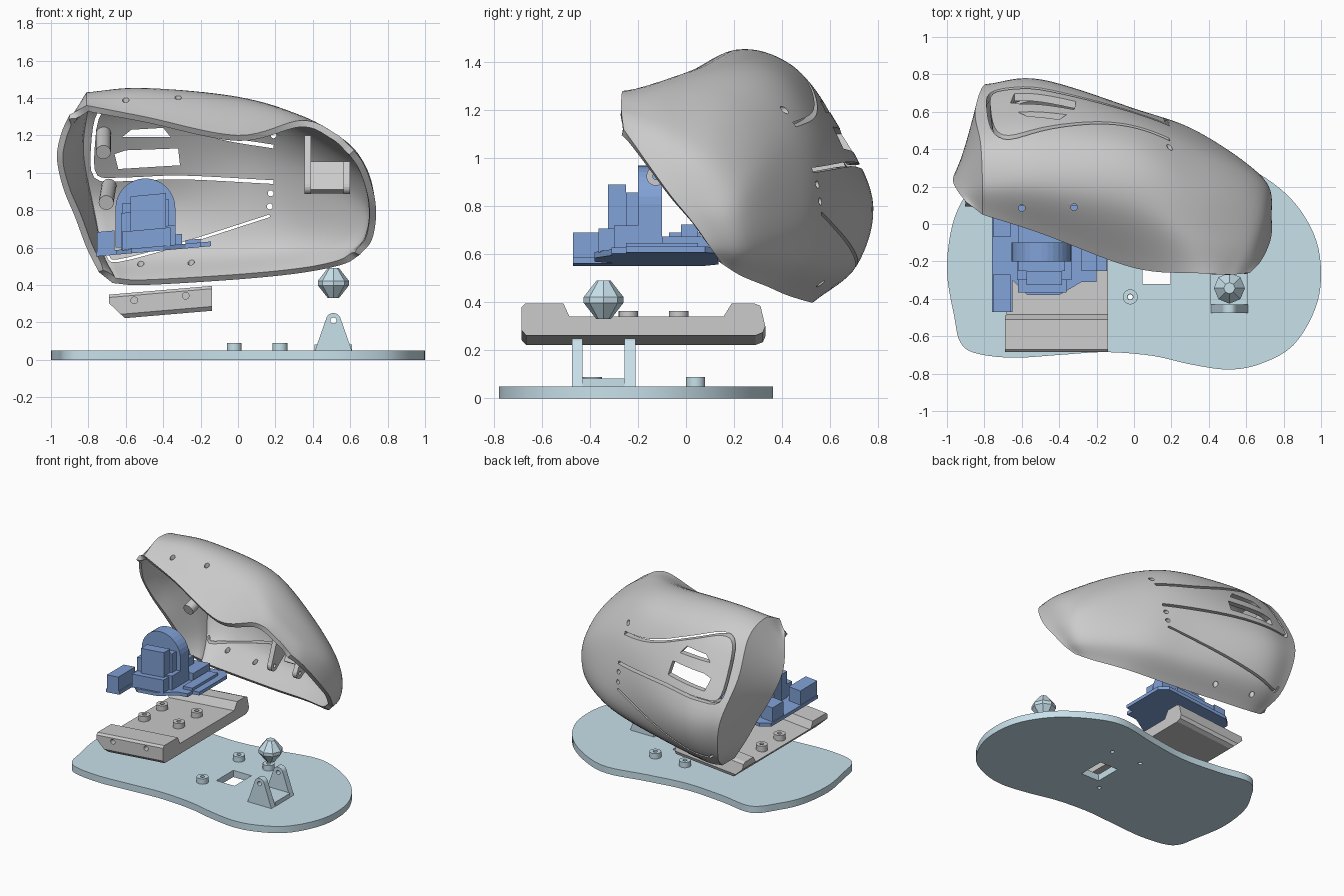
import bpy, bmesh, math
from mathutils import Vector

if "Cube" in bpy.data.objects:
    bpy.data.objects.remove(bpy.data.objects["Cube"])


def material(name, rgb):
    m = bpy.data.materials.new(name)
    m.diffuse_color = (*rgb, 1)
    m.use_nodes = True
    m.node_tree.nodes["Principled BSDF"].inputs["Base Color"].default_value = m.diffuse_color
    return m


PALE = material("pale_blue", (0.58, 0.75, 0.83))
BLUE = material("board_blue", (0.22, 0.36, 0.68))


def finish(name, bm, mat=None):
    bmesh.ops.recalc_face_normals(bm, faces=bm.faces)
    me = bpy.data.meshes.new(name)
    bm.to_mesh(me)
    bm.free()
    ob = bpy.data.objects.new(name, me)
    bpy.context.collection.objects.link(ob)
    if mat:
        me.materials.append(mat)
    return ob


def activate(ob):
    bpy.ops.object.select_all(action='DESELECT')
    ob.select_set(True)
    bpy.context.view_layer.objects.active = ob


def smooth(ob, deg=35):
    activate(ob)
    bpy.ops.object.shade_smooth_by_angle(angle=math.radians(deg))


def cut(ob, cutters):
    activate(ob)
    for c in cutters:
        m = ob.modifiers.new("cut", 'BOOLEAN')
        m.operation, m.solver, m.object = 'DIFFERENCE', 'EXACT', c
        bpy.ops.object.modifier_apply(modifier=m.name)
        bpy.data.objects.remove(c)


def curve(pts, n, closed=False):
    """Catmull-Rom curve through the points."""
    p = [Vector(q) for q in pts]
    p = [p[-1]] + p + p[:2] if closed else [2 * p[0] - p[1]] + p + [2 * p[-1] - p[-2]]
    out = []
    for a, b, c, d in zip(p, p[1:], p[2:], p[3:]):
        for k in range(n):
            t = k / n
            out.append(0.5 * (2 * b + (c - a) * t + (2 * a - 5 * b + 4 * c - d) * t**2
                              + (3 * b - a - 3 * c + d) * t**3))
    return out if closed else out + [p[-2]]


def prism(name, pts, axis, lo, hi, mat=None, shear=None):
    """Extrude a 2D outline along an axis; shear=(slope, x0) tilts z along x."""
    place = {'X': lambda a, b, t: (t, a, b), 'Y': lambda a, b, t: (a, t, b),
             'Z': lambda a, b, t: (a, b, t)}[axis]
    bm = bmesh.new()
    A, B = [[bm.verts.new(place(p[0], p[1], t)) for p in pts] for t in (lo, hi)]
    bm.faces.new(A)
    bm.faces.new(B[::-1])
    for i in range(len(pts)):
        bm.faces.new((A[i - 1], A[i], B[i], B[i - 1]))
    if shear:
        for v in bm.verts:
            v.co.z += shear[0] * (v.co.x - shear[1])
    return finish(name, bm, mat)


def rect(x0, x1, y0, y1):
    return [(x0, y0), (x1, y0), (x1, y1), (x0, y1)]


def circle(x, y, r, n=20):
    return [(x + r * math.cos(2 * math.pi * i / n), y + r * math.sin(2 * math.pi * i / n)) for i in range(n)]


def lathe(name, centre, prof, n, mat=None, closed=False):
    bm = bmesh.new()
    rings = [[bm.verts.new((centre[0] + x, centre[1] + y, centre[2] + z)) for x, y in circle(0, 0, r, n)]
             for r, z in prof]
    for a, b in zip(rings, rings[1:] + rings[:1] if closed else rings[1:]):
        for i in range(n):
            bm.faces.new((a[i - 1], a[i], b[i], b[i - 1]))
    if not closed:
        bm.faces.new(rings[0])
        bm.faces.new(rings[-1])
    return finish(name, bm, mat)


def boss(name, x, y, z, mat=None):
    smooth(lathe(name, (x, y, z), [(.04, -.01), (.04, .04), (.015, .04), (.015, -.01)], 24, mat, True))


def rod(name, a, b, r, n=20):
    a, b = Vector(a), Vector(b)
    bm = bmesh.new()
    bmesh.ops.create_cone(bm, cap_ends=True, segments=n, radius1=r, radius2=r, depth=(b - a).length)
    q = (b - a).to_track_quat('Z', 'Y')
    for v in bm.verts:
        v.co = q @ v.co + (a + b) / 2
    return finish(name, bm)


def ribbon(pts, w):
    p = curve([(x, z, 0) for x, z in pts], 4)
    L, R = [], []
    for i, q in enumerate(p):
        t = (p[min(i + 1, len(p) - 1)] - p[max(i - 1, 0)]).normalized()
        nrm = Vector((-t.y, t.x, 0)) * w
        L.append(q + nrm)
        R.append(q - nrm)
    return L + R[::-1]


# base plate with window and screw bosses
outline = [(-1, -.25), (-.97, 0), (-.89, .17), (-.76, .32), (-.5, .29), (-.2, .27), (.1, .31), (.4, .363),
           (.62, .295), (.83, .145), (.96, -.05), (1, -.25), (.97, -.45), (.85, -.65), (.67, -.75), (.5, -.778),
           (.3, -.75), (.1, -.705), (-.15, -.685), (-.4, -.7), (-.65, -.715), (-.85, -.69), (-.93, -.63), (-.96, -.5)]
plate = prism("base_plate", curve(outline, 5, True), 'Z', 0, .05, PALE)
spots = [(-.02, -.39), (-.02, .04), (.225, .04)]
cut(plate, [prism("cutter", rect(.045, .195, -.32, -.12), 'Z', -.1, .2)]
    + [prism("cutter", circle(x, y, .014, 12), 'Z', -.1, .2) for x, y in spots])
smooth(plate)
for x, y in spots:
    boss("plate_boss", x, y, .05, PALE)

# wheel bracket and faceted wheel
tri = [(.41, .045), (.61, .045)] + [(.51 + .04 * math.cos(a), .21 + .04 * math.sin(a))
                                    for a in [math.radians(15 + 15 * i) for i in range(11)]]
for y in (-.475, -.255):
    side = prism("bracket_side", tri, 'Y', y, y + .045, PALE)
    cut(side, [prism("cutter", circle(.51, .21, .016), 'Y', y - .1, y + .1)])
prism("bracket_base", rect(.41, .61, .045, .082), 'Y', -.43, -.255, PALE)
lathe("scroll_wheel", (.51, -.343, .41), [(.03, -.08), (.083, -.012), (.083, .012), (.03, .08)], 8, PALE)

# tilted lower mounting block
prof = [(-.685, .38), (-.67, .395), (-.51, .395), (-.485, .34), (.156, .34), (.19, .395), (.285, .395), (.31, .385),
        (.33, .30), (.32, .275), (.29, .262), (-.665, .262), (-.685, .285)]
block = prism("mounting_block", prof, 'X', -.69, -.14, None, (.085, -.14))
cut(block, [prism("cutter", [(-.75, .36), (-.60, .218), (-.75, .1)], 'Y', -1, 1)]
    + [prism("cutter", circle(x, z, .018), 'Y', -.8, -.5) for x, z in ((-.555, .318), (-.28, .342))])
for x in (-.605, -.32):
    for y in (-.24, -.03):
        boss("block_boss", x, y, .34 + .085 * (x + .14))

# circuit board and components, all on the same slope
TILT = (.09, -.45)


def part(name, x0, x1, y0, y1, z0, z1):
    prism(name, rect(x0, x1, y0, y1), 'Z', z0, z1, BLUE, TILT)


board = [(-.76, -.47), (-.65, -.47), (-.65, -.30), (-.57, -.38), (-.40, -.38), (-.28, -.31), (-.20, -.31),
         (-.20, -.25), (-.145, -.25), (-.145, .08), (-.20, .135), (-.70, .135), (-.76, .08)]
prism("circuit_board", board, 'Z', .58, .605, BLUE, TILT)
for y0, y1 in ((-.47, -.27), (-.07, .06)):
    part("side_switch", -.755, -.66, y0, y1, .60, .71)
arch = [(-.655, .60), (-.335, .60)] + [(-.495 + .16 * math.cos(math.pi * i / 16), .81 + .16 * math.sin(math.pi * i / 16))
                                       for i in range(17)]
prism("motor_housing", arch, 'Y', -.2, -.1, BLUE)
for name, *b in [("sensor_block", -.575, -.385, -.325, -.25, .60, .885),
                 ("sensor_rear", -.62, -.37, -.25, -.19, .60, .85),
                 ("sensor_left", -.625, -.57, -.30, -.19, .60, .80),
                 ("sensor_right", -.40, -.335, -.30, -.10, .60, .71),
                 ("low_step", -.62, -.36, -.365, -.1, .60, .70),
                 ("connector", -.58, -.40, -.02, .05, .60, .72),
                 ("rear_step", -.62, -.30, -.1, .10, .60, .66),
                 ("edge_strip", -.28, -.20, -.25, .05, .60, .625)]:
    part(name, *b)


# top shell: lofted sections from tail rim to nose rim, creased at the tail edge
def section(x, *yz):
    return [(x, a, b) for a, b in zip(yz[::2], yz[1::2])]


rows = [
    [(-.90, .12, 1.31), (-.945, .18, 1.21), (-.968, .24, 1.08), (-.935, .31, .92), (-.87, .38, .76),
     (-.81, .45, .60), (-.745, .49, .47)],
    [(-.81, .05, 1.36), (-.81, .22, 1.43), (-.82, .43, 1.37), (-.85, .60, 1.13), (-.80, .745, .84),
     (-.74, .68, .55), (-.67, .53, .41)],
    section(-.5, -.05, 1.30, .20, 1.45, .44, 1.385, .62, 1.155, .77, .83, .71, .56, .52, .40),
    section(0, -.235, 1.20, .10, 1.395, .37, 1.355, .54, 1.13, .615, .84, .585, .58, .42, .43),
    section(.34, -.263, 1.28, -.06, 1.305, .20, 1.255, .39, 1.08, .485, .80, .475, .60, .34, .465),
    [(.52, -.27, 1.21), (.60, -.10, 1.145), (.665, .08, 1.03), (.69, .20, .89), (.695, .24, .75),
     (.65, .26, .61), (.56, .23, .51)],
    [(.62, -.26, 1.12), (.67, -.21, 1.05), (.71, -.14, .95), (.735, -.06, .84), (.735, .03, .73),
     (.71, .10, .63), (.65, .15, .56)],
]
lines = [curve(r, 8) for r in rows]
cols = [curve(c[:2], 5)[:-1] + curve(c[1:], 8) for c in zip(*lines)]
bm = bmesh.new()
grid = [[bm.verts.new(p) for p in c] for c in cols]
for a, b in zip(grid, grid[1:]):
    for i in range(len(a) - 1):
        bm.faces.new((a[i], a[i + 1], b[i + 1], b[i]))
shell = finish("top_shell", bm)
if shell.data.polygons[len(shell.data.polygons) // 2].normal.dot(Vector((0, .7, .7))) < 0:
    shell.data.flip_normals()
activate(shell)
sol = shell.modifiers.new("thickness", 'SOLIDIFY')
sol.thickness, sol.offset = .035, -1
bpy.ops.object.modifier_apply(modifier=sol.name)

# button grooves, window and screw holes in the shell
upper = [(.19, 1.14), (-.1, 1.19), (-.4, 1.29), (-.63, 1.36), (-.74, 1.32), (-.775, 1.15), (-.76, .98),
         (-.6, .965), (-.3, .975), (.19, .95)]
cutters = [prism("cutter", ribbon(upper, .010), 'Y', .25, 1),
           prism("cutter", ribbon([(.17, .77), (-.3, .62), (-.64, .53), (-.70, .56)], .007), 'Y', .35, 1),
           prism("cutter", [(-.66, 1.10), (-.64, 1.02), (-.31, 1.04), (-.32, 1.13), (-.6, 1.12)], 'Y', .3, 1),
           prism("cutter", [(-.62, 1.19), (-.36, 1.19), (-.40, 1.24), (-.57, 1.23)], 'Y', .3, 1)]
cutters += [prism("cutter", circle(x, z, .016, 12), 'Y', .2, 1) for x, z in ((.19, 1.2), (.175, .89), (.17, .82))]
cutters += [prism("cutter", circle(x, y, .018, 12), 'Z', lo, lo + .35)
            for x, y, lo in ((-.6, .085, 1.2), (-.32, .09, 1.2), (-.52, .62, .25), (-.25, .56, .25))]
cut(shell, cutters)
smooth(shell, 40)

# shell inner posts and pivot bracket
for a, b in (((-.72, .55, 1.22), (-.72, .30, 1.11)), ((-.69, .70, .93), (-.705, .42, .84))):
    smooth(rod("shell_post", a, b, .04))
disc = [(-.125 + .04 * math.cos(math.radians(a)), .925 + .04 * math.sin(math.radians(a)))
        for a in range(140, 321, 20)]
for x, root in ((.355, [(.16, 1.08), (.02, 1.19), (-.06, 1.20)]), (.565, [(.08, .98), (.01, 1.04), (-.09, 1.06)])):
    lug = prism("pivot_arm", disc + root, 'X', x, x + .035)
    cut(lug, [prism("cutter", circle(-.125, .925, .014, 12), 'X', x - .1, x + .1)])
prism("pivot_bridge", [(.0, .91), (.03, .89), (.12, 1.0), (.08, 1.06)], 'X', .38, .57)
